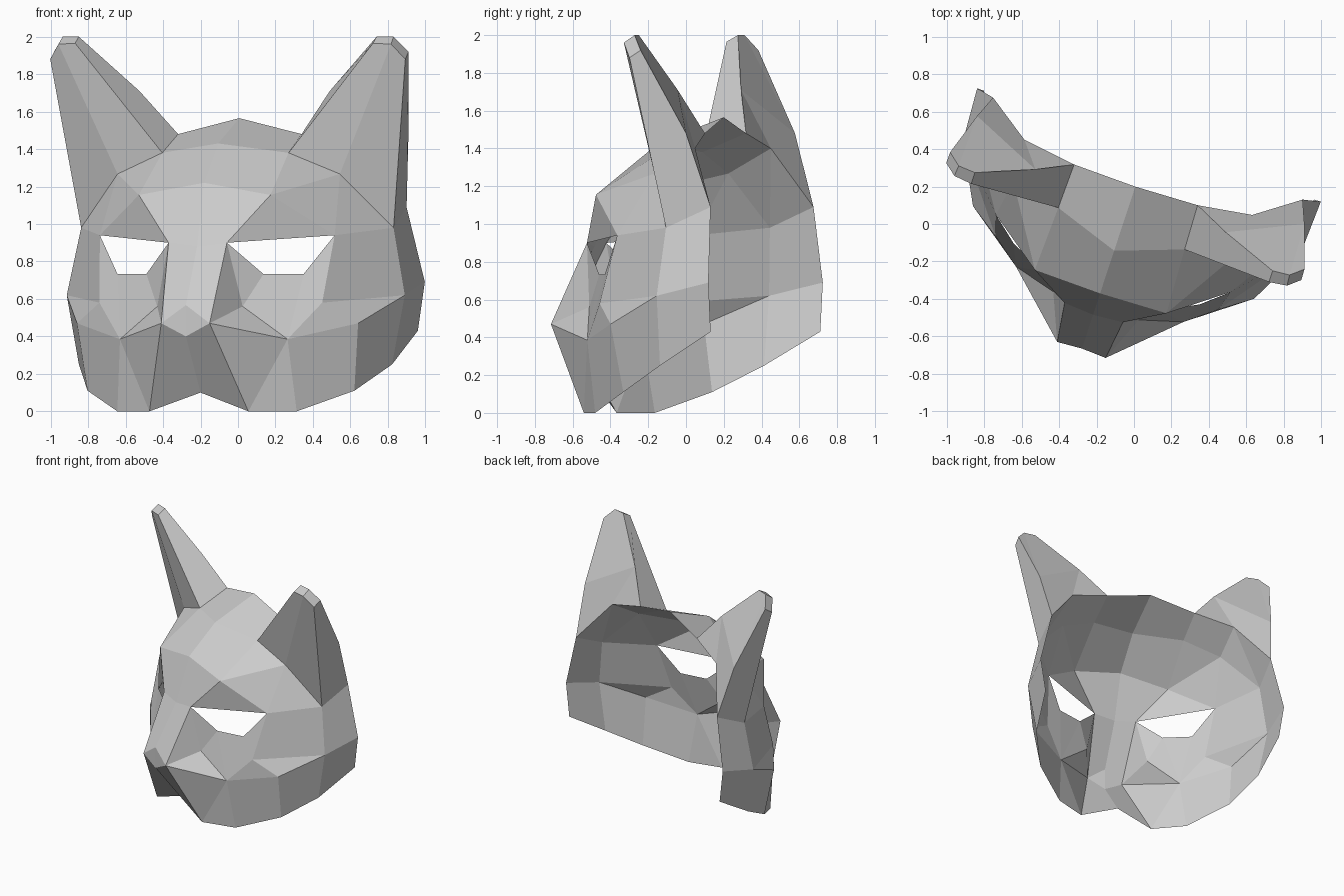
import bpy, bmesh, math

cube = bpy.data.objects.get("Cube")
if cube:
    bpy.data.objects.remove(cube)

grey = bpy.data.materials.new("plain_grey")
grey.use_nodes = True
tone = (0.6, 0.6, 0.6, 1)
grey.diffuse_color = tone
grey.node_tree.nodes["Principled BSDF"].inputs["Base Color"].default_value = tone

# Corner points of one half: (sideways, backwards, up)
brow = dict(
    crown=(0, .21, 1.565), forehead=(0, -.15, 1.43), brow_mid=(0, -.39, 1.22),
    brow_end=(.37, -.38, 1.155), temple=(.625, .03, 1.267))
nose = dict(
    bridge=(0, -.51, .88), nose_top=(0, -.7, .567), nose_low=(0, -.7, .40),
    lip=(0, -.45, .10), nostril=(.136, -.708, .47), hollow=(.24, -.46, .56))
eye = dict(
    eye_in=(.164, -.498, .90), eye_out=(.66, -.165, .94),
    eye_low_out=(.523, -.28, .733), eye_low_in=(.329, -.375, .733))
cheek = dict(
    cheek_front=(.471, -.395, .385), cheek_high=(.626, -.275, .58),
    cheek_mid=(.79, -.16, .47), cheek_side=(.95, .15, .62), cheek_back=(.966, .444, .69))
jaw = dict(
    muzzle=(.278, -.478, 0), chin=(.504, -.34, 0), jaw_mid=(.75, -.102, .11),
    jaw_side=(.88, .145, .25), jaw_back=(.927, .443, .43))
ear_base = dict(
    in_front=(.355, -.026, 1.38), in_back=(.347, .22, 1.48), base_back=(.64, .262, 1.4),
    out_front=(.878, .178, .98), out_back=(.87, .424, 1.09))
ear_top = dict(
    bend_in=(.535, .13, 1.71), bend_out=(.92, .304, 1.48),
    tip_in=(.837, -.05, 1.965), tip_mid=(.935, -.038, 1.96), tip_out=(.998, .014, 1.88),
    tip_in_back=(.837, .013, 2), tip_mid_back=(.93, .02, 2), tip_out_back=(.996, .075, 1.92))
points = brow | nose | eye | cheek | jaw | ear_base | ear_top


def panels(name, *outlines):
    """Build one half from named corners and mirror it across the middle."""
    bm = bmesh.new()
    made = {}
    for outline in outlines:
        corners = outline.split()
        for c in corners:
            if c not in made:
                made[c] = bm.verts.new(points[c])
        bm.faces.new([made[c] for c in corners])
    bmesh.ops.recalc_face_normals(bm, faces=bm.faces)
    # keep the outer side pointing to the front
    if sum(f.normal.y * f.calc_area() for f in bm.faces) > 0 and not name == "ears":
        bmesh.ops.reverse_faces(bm, faces=bm.faces)
    mesh = bpy.data.meshes.new(name)
    bm.to_mesh(mesh)
    bm.free()
    mesh.materials.append(grey)
    ob = bpy.data.objects.new(name, mesh)
    bpy.context.collection.objects.link(ob)
    # the mask is turned a little to one side
    ob.location.x = -.059
    ob.rotation_euler.z = math.radians(-18.25)
    mirror = ob.modifiers.new("other_half", 'MIRROR')
    mirror.use_clip = True
    return ob


# Face shell, open at the back and at the eyes
panels(
    "mask_face",
    # forehead and brow
    "crown in_back in_front forehead",
    "forehead in_front brow_end brow_mid",
    "in_front temple brow_end",
    "temple eye_out brow_end",
    "temple out_front eye_out",
    "brow_end eye_out eye_in",
    "brow_mid brow_end eye_in bridge",
    # crown surface under the ear
    "in_front in_back base_back temple",
    "temple base_back out_front",
    "base_back out_back out_front",
    # nose and muzzle
    "bridge eye_in nostril nose_top",
    "nose_top nostril nose_low",
    "nose_low nostril muzzle lip",
    "nostril cheek_front muzzle",
    "cheek_front chin muzzle",
    # below the eye
    "eye_in hollow nostril",
    "eye_in eye_low_in hollow",
    "hollow cheek_front nostril",
    "eye_low_in cheek_front hollow",
    "eye_low_in eye_low_out cheek_front",
    "eye_low_out cheek_high cheek_front",
    "eye_out cheek_high eye_low_out",
    # cheek and jaw
    "eye_out out_front cheek_side cheek_high",
    "cheek_high cheek_side cheek_mid",
    "cheek_high cheek_mid cheek_front",
    "cheek_front cheek_mid jaw_mid chin",
    "cheek_mid cheek_side jaw_side jaw_mid",
    "cheek_side cheek_back jaw_back jaw_side",
    "out_front out_back cheek_back cheek_side")

# Pointed ears with a blunt tip
panels(
    "ears",
    "in_front tip_in tip_mid temple",
    "temple tip_mid tip_out out_front",
    "in_front in_back bend_in tip_in_back tip_in",
    "out_front tip_out tip_out_back bend_out out_back",
    "in_back base_back bend_in",
    "base_back bend_out bend_in",
    "base_back out_back bend_out",
    "bend_in bend_out tip_mid_back tip_in_back",
    "bend_out tip_out_back tip_mid_back",
    "tip_in tip_in_back tip_mid_back tip_mid",
    "tip_mid tip_mid_back tip_out_back tip_out")
